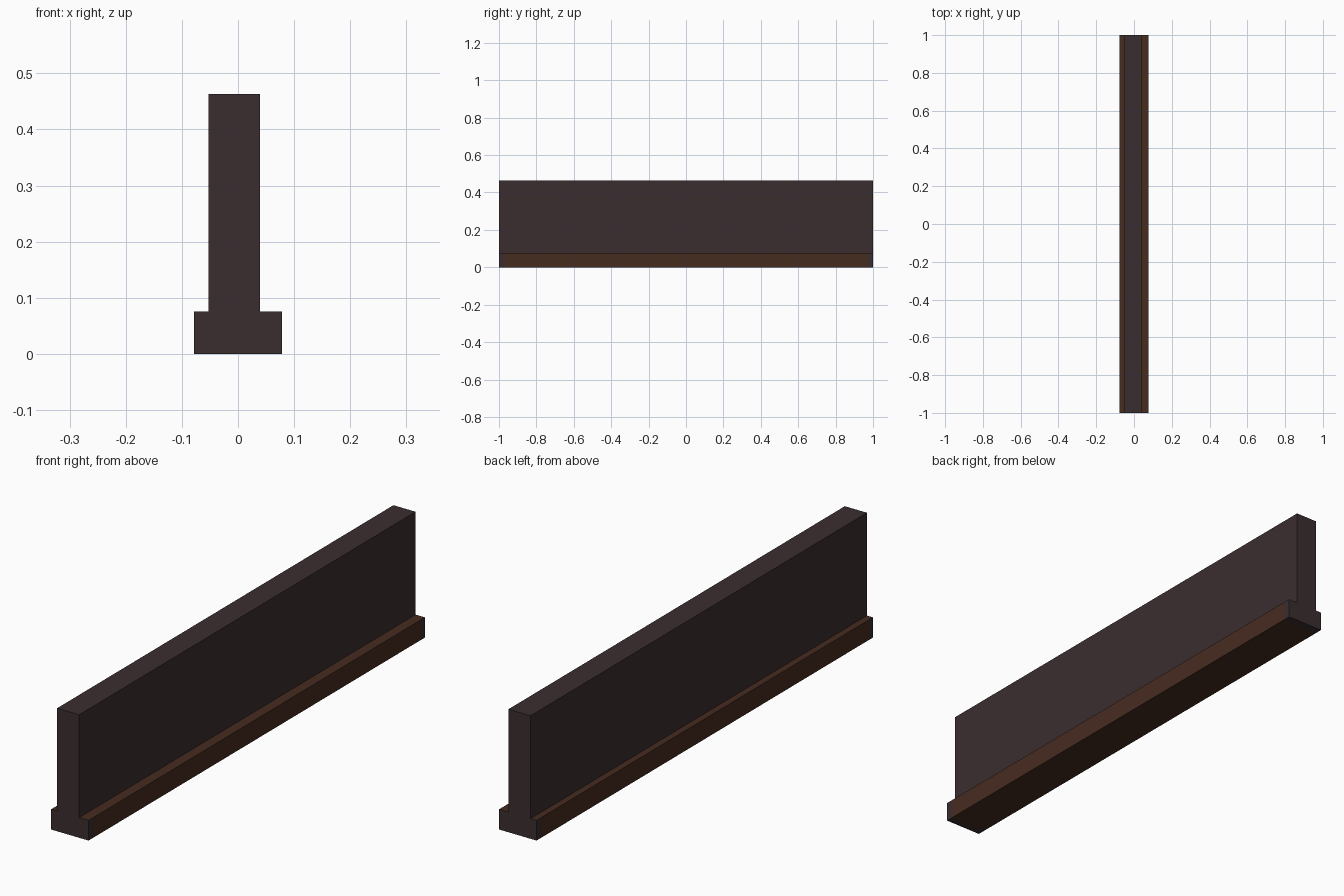
import bpy, bmesh

if "Cube" in bpy.data.objects:
    bpy.data.objects.remove(bpy.data.objects["Cube"])

def material(name, rgb):
    m = bpy.data.materials.new(name)
    m.diffuse_color = (*rgb, 1.0)
    m.use_nodes = True
    m.node_tree.nodes["Principled BSDF"].inputs["Base Color"].default_value = m.diffuse_color
    return m

dark = material("dark_umber", (0.044, 0.027, 0.028))
brown = material("warm_brown", (0.062, 0.025, 0.0145))

def box(name, x0, x1, z0, z1, mats):
    """Box running the full two-unit length."""
    bm = bmesh.new()
    bmesh.ops.create_cube(bm, size=1.0)
    for v in bm.verts:
        v.co.x = x1 if v.co.x > 0 else x0
        v.co.y = 1.0 if v.co.y > 0 else -1.0
        v.co.z = z1 if v.co.z > 0 else z0
    me = bpy.data.meshes.new(name)
    for m in mats:
        me.materials.append(m)
    ob = bpy.data.objects.new(name, me)
    bpy.context.collection.objects.link(ob)
    return bm, me

# upright panel, slightly off centre
bm, me = box("wall_panel", -0.053, 0.039, 0.076, 0.463, [dark])
bmesh.ops.delete(bm, geom=[f for f in bm.faces if f.normal.z < -0.5], context='FACES_ONLY')
bm.to_mesh(me)
bm.free()

# wider foot: brown, with dark ends and narrow dark bands beside them
bm, me = box("base_plinth", -0.078, 0.078, 0.0, 0.076, [brown, dark])
for y in (-0.97, 0.97):
    bmesh.ops.bisect_plane(bm, geom=bm.verts[:] + bm.edges[:] + bm.faces[:],
                           plane_co=(0, y, 0), plane_no=(0, 1, 0))
bm.normal_update()
for f in bm.faces:
    near_end = abs(f.calc_center_median().y) > 0.97
    f.material_index = 1 if near_end and f.normal.z < 0.5 else 0
bm.to_mesh(me)
bm.free()
